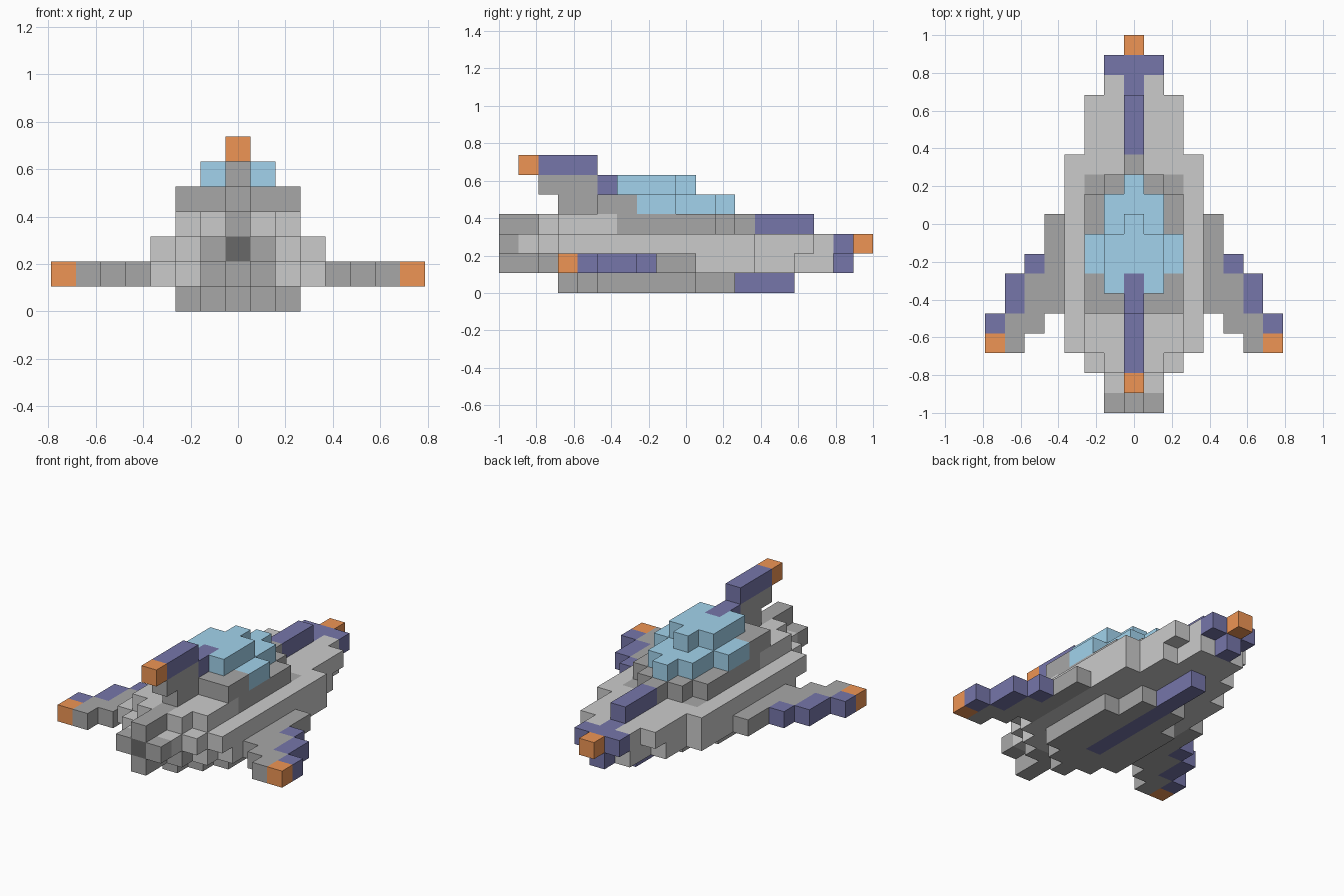
import bpy, bmesh
from mathutils import Vector

if "Cube" in bpy.data.objects:
    bpy.data.objects.remove(bpy.data.objects["Cube"])

U = 2 / 19  # size of one cube
COLORS = {
    "dark": (0.39, 0.39, 0.39, 1), "black": (0.14, 0.14, 0.14, 1),
    "navy": (0.18, 0.18, 0.40, 1), "orange": (0.86, 0.30, 0.09, 1),
    "blue": (0.36, 0.65, 0.84, 1),
}
MATS = {}
for cname, rgba in COLORS.items():
    MATS[cname] = bpy.data.materials.new(cname)
    MATS[cname].diffuse_color = rgba

grid = {}   # cube -> part name
parts = {}  # part name -> colour


def fill(name, color, columns, start, end, z):
    """Fill mirrored columns of cubes; later parts overwrite earlier ones."""
    parts[name] = color
    for c in columns:
        for y in range(start, end):
            grid[(c, y, z)] = grid[(-c, y, z)] = name


def tier(name, color, z, reach, start, *ends, step=0):
    """Nested slabs, each one column narrower and starting `step` further back."""
    for n, end in enumerate(ends):
        fill(name, color, range(reach - n + 1), start - n * step, end, z)


# Fuselage
tier("belly", "dark", 0, 2, 5, 10, 12, 12, step=1)
tier("keel", "navy", 0, 0, 6, 15)
tier("hull", None, 1, 3, 4, 13, 15, 17, step=1)
tier("hull", None, 2, 3, 3, 13, 16, 17, step=1)
tier("hull", None, 3, 2, 3, 6, 6, step=1)

# Raised deck and spine
tier("deck", "dark", 2, 2, 11, 12)
tier("deck", "dark", 3, 2, 6, 11, 12, 13)
tier("deck", "dark", 4, 2, 5, 7)
tier("spine", "dark", 3, 0, 0, 6)

# Engine
tier("engine", "dark", 1, 1, 2, 3, 3, step=2)
tier("engine", "dark", 2, 1, 0, 1)
tier("exhaust", "black", 2, 0, 0, 1)

# Canopy
tier("canopy", "blue", 4, 2, 7, 9, 11, 12)
tier("canopy", "blue", 5, 1, 6, 9, 10)

# Nose
tier("nose", "navy", 1, 0, 17, 18)
tier("nose", "navy", 2, 1, 17, 18, 18, step=1)
tier("nose", "navy", 3, 0, 13, 16)
tier("nose_tip", "orange", 2, 0, 18, 19)

# Tail fin
tier("fin_base", "dark", 4, 0, 3, 7)
tier("fin", "navy", 5, 0, 5, 7)
tier("fin_base", "dark", 5, 0, 2, 5)
tier("fin", "navy", 6, 0, 2, 5)
tier("fin_tip", "orange", 6, 0, 1, 2)

# Swept wings with coloured edges
fill("wings", "dark", [4], 5, 10, 1)
for c, back, mid, front in ((5, 4, 7, 8), (6, 3, 5, 7), (7, 3, 4, 5)):
    tip = c == 7
    fill("wing_tips" if tip else "wings", "orange" if tip else "dark", [c], back, mid, 1)
    fill("wing_edges", "navy", [c], mid, front, 1)


def build_part(name, color):
    """Make one mesh from the exposed cube faces of a part."""
    bm = bmesh.new()
    for cell in (k for k, owner in grid.items() if owner == name):
        center = Vector((cell[0], cell[1] - 9, cell[2] + 0.5))
        for axis in range(3):
            for side in (-1, 1):
                n, u = Vector(), Vector()
                n[axis] = side
                if tuple(int(a + b) for a, b in zip(cell, n)) in grid:
                    continue
                u[(axis + 1) % 3] = 0.5
                v = n.cross(u)
                mid = center + n / 2
                corners = (mid - u - v, mid + u - v, mid + u + v, mid - u + v)
                bm.faces.new([bm.verts.new(p * U) for p in corners])
    bmesh.ops.remove_doubles(bm, verts=bm.verts, dist=U / 100)
    mesh = bpy.data.meshes.new(name)
    bm.to_mesh(mesh)
    bm.free()
    if color:
        mesh.materials.append(MATS[color])
    bpy.context.collection.objects.link(bpy.data.objects.new(name, mesh))


for part, part_color in parts.items():
    build_part(part, part_color)

for m in bpy.data.materials:
    if m.users and not m.is_grease_pencil:
        m.use_nodes = True
        m.node_tree.nodes["Principled BSDF"].inputs["Base Color"].default_value = m.diffuse_color
